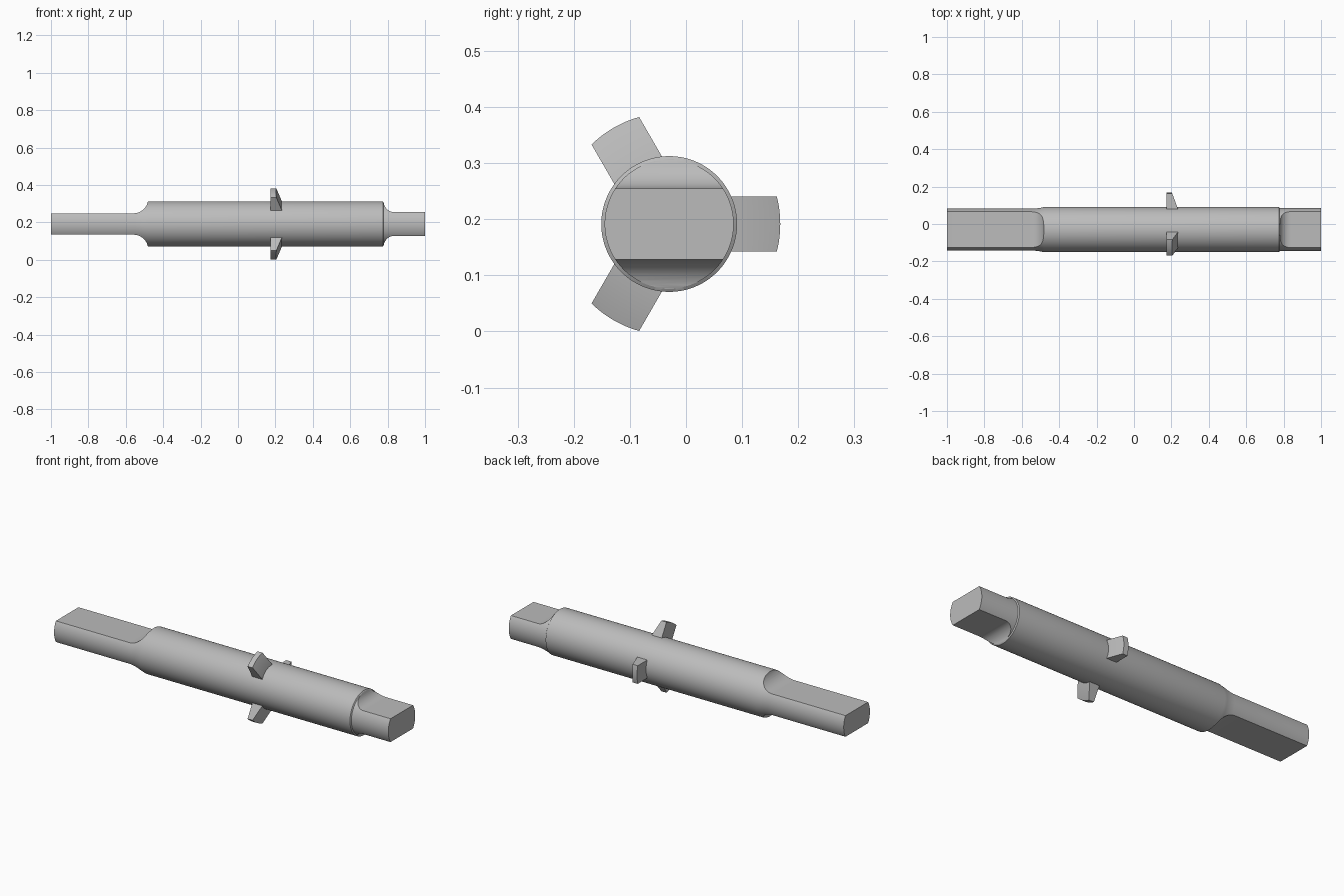
import bpy, bmesh, math
from mathutils import Matrix, Vector

AXIS = Vector((0, -0.03, 0.1915))

cube = bpy.data.objects.get("Cube")
if cube:
    bpy.data.objects.remove(cube, do_unlink=True)

steel = bpy.data.materials.new("grey_steel")
steel.use_nodes = True
steel.diffuse_color = (0.5, 0.5, 0.5, 1)
steel.node_tree.nodes["Principled BSDF"].inputs["Base Color"].default_value = (0.5, 0.5, 0.5, 1)


def add_object(name, bm):
    bmesh.ops.recalc_face_normals(bm, faces=bm.faces)
    mesh = bpy.data.meshes.new(name)
    bm.to_mesh(mesh)
    bm.free()
    mesh.materials.append(steel)
    ob = bpy.data.objects.new(name, mesh)
    ob.location = AXIS
    bpy.context.collection.objects.link(ob)
    return ob


def loft(name, rings):
    """Skin equal-sized closed rings and cap both ends."""
    bm = bmesh.new()
    loops = [[bm.verts.new(p) for p in ring] for ring in rings]
    n = len(loops[0])
    for a, b in zip(loops, loops[1:]):
        for i in range(n):
            j = (i + 1) % n
            bm.faces.new((a[i], a[j], b[j], b[i]))
    bm.faces.new(loops[0])
    bm.faces.new(loops[-1])
    return add_object(name, bm)


def shade(ob):
    bpy.ops.object.select_all(action='DESELECT')
    ob.select_set(True)
    bpy.context.view_layer.objects.active = ob
    bpy.ops.object.shade_smooth_by_angle(angle=math.radians(25))


# Turned shaft: (x, radius) along its axis
profile = [(-1, .112), (-.545, .112), (-.52, .1135), (-.497, .117), (-.48, .121),
           (.775, .121), (.779, .115), (1, .115)]
SEG = 96
angles = [2 * math.pi * (i + .5) / SEG for i in range(SEG)]
shaft = loft("shaft", [[(x, r * math.cos(a), r * math.sin(a)) for a in angles]
                       for x, r in profile])


# Milled flats with a rounded run-out, above and below each end
def flat_cutter(side, vert, start, height, radius):
    pts = [(1.1, .4), (1.1, height)]
    for i in range(13):
        a = math.pi / 2 * i / 12
        pts.append((start - radius * math.sin(a), height + radius - radius * math.cos(a)))
    pts.append((start - radius, .4))
    ob = loft("flat_cutter", [[(side * x, y, vert * z) for x, z in pts] for y in (-.3, .3)])
    ob.hide_render = True
    return ob


cutters = [flat_cutter(side, vert, *dims) for vert in (1, -1)
           for side, dims in ((-1, (.56, .057, .08)), (1, (.838, .063, .06)))]
for cutter in cutters:
    mod = shaft.modifiers.new("mill_flat", 'BOOLEAN')
    mod.operation = 'DIFFERENCE'
    mod.solver = 'EXACT'
    mod.object = cutter
bpy.context.view_layer.update()
milled = bpy.data.meshes.new_from_object(
    shaft.evaluated_get(bpy.context.evaluated_depsgraph_get()))
shaft.modifiers.clear()
shaft.data = milled
for cutter in cutters:
    bpy.data.objects.remove(cutter, do_unlink=True)
shade(shaft)

# Three wedge lugs around the shaft with rounded outer ends
for k, name in enumerate(("back_lug", "upper_lug", "lower_lug")):
    rings = []
    for i in range(13):
        w = .049 * (i / 6 - 1)
        tip = math.sqrt(.198 ** 2 - w * w)
        slope = lambda u: .205 + (.192 - u) * .37
        rings.append([(.175, .1, w), (slope(.11), .1, w), (slope(.11), .11, w),
                      (slope(tip), tip, w), (.175, tip, w)])
    lug = loft(name, rings)
    lug.data.transform(Matrix.Rotation(k * 2 * math.pi / 3, 4, 'X'))
    shade(lug)
